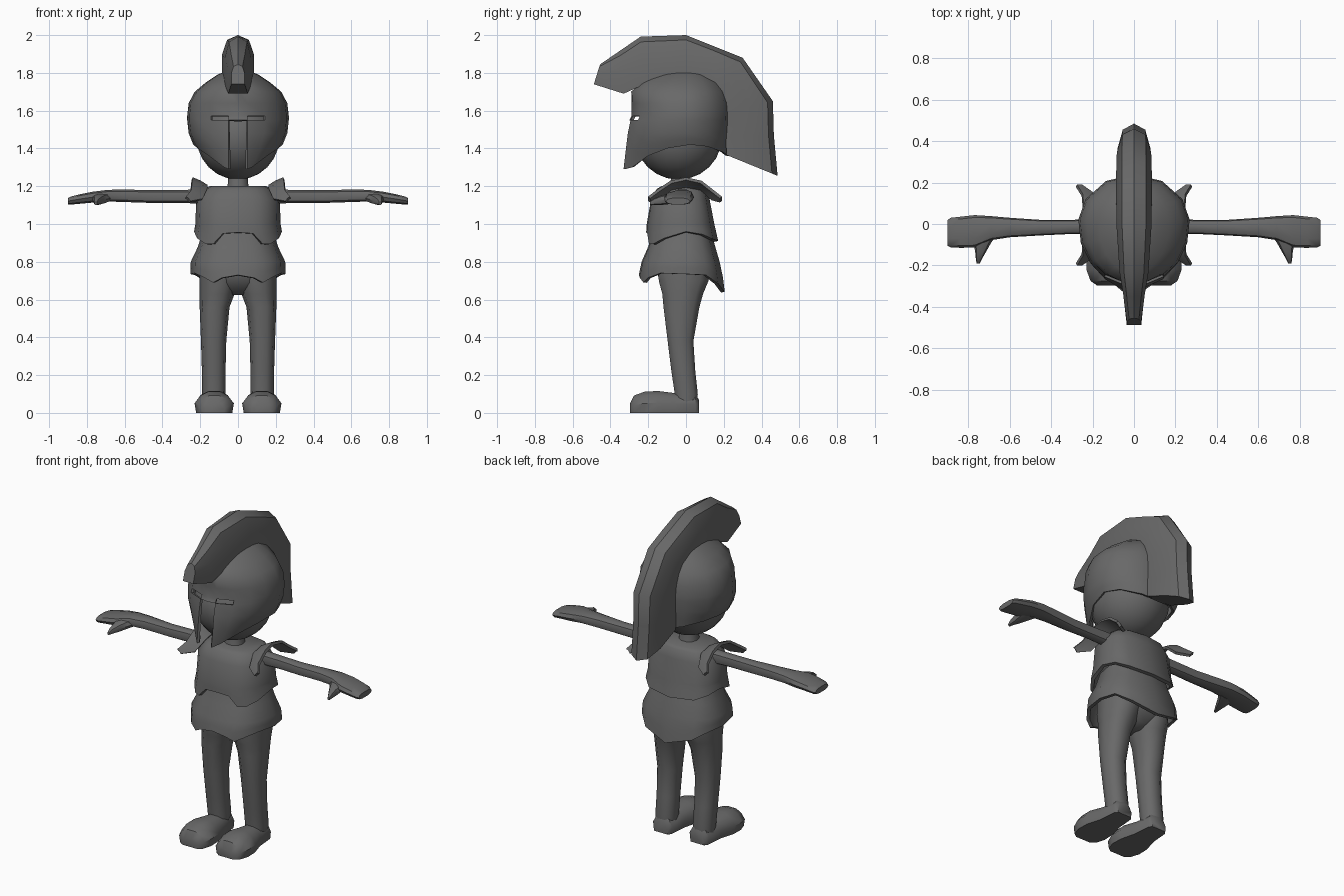
import bpy, bmesh, math

if "Cube" in bpy.data.objects:
    bpy.data.objects.remove(bpy.data.objects["Cube"])

mat = bpy.data.materials.new("dark_grey")
mat.diffuse_color = (0.14, 0.14, 0.14, 1)
mat.use_nodes = True
mat.node_tree.nodes["Principled BSDF"].inputs["Base Color"].default_value = mat.diffuse_color


def finish(name, bm, mirror=False, thick=0, offset=-1):
    """Turn a bmesh into a finished object with its modifiers applied."""
    bmesh.ops.recalc_face_normals(bm, faces=bm.faces)
    me = bpy.data.meshes.new(name)
    bm.to_mesh(me)
    bm.free()
    me.materials.append(mat)
    ob = bpy.data.objects.new(name, me)
    bpy.context.collection.objects.link(ob)
    if thick:
        m = ob.modifiers.new("thickness", 'SOLIDIFY')
        m.thickness, m.offset = thick, offset
    if mirror:
        m = ob.modifiers.new("mirror", 'MIRROR')
        m.use_mirror_merge = False
    bpy.ops.object.select_all(action='DESELECT')
    ob.select_set(True)
    bpy.context.view_layer.objects.active = ob
    bpy.ops.object.convert(target='MESH')
    bpy.ops.object.shade_smooth_by_angle(angle=math.radians(42))
    return ob


def loft(name, rings, closed=True, caps=True, **kw):
    """Skin a list of equal-length point rings."""
    bm = bmesh.new()
    vs = [[bm.verts.new(p) for p in r] for r in rings]
    n = len(vs[0])
    for a, b in zip(vs, vs[1:]):
        for i in range(n if closed else n - 1):
            j = (i + 1) % n
            bm.faces.new((a[i], a[j], b[j], b[i]))
    if caps:
        bm.faces.new(vs[0])
        bm.faces.new(vs[-1])
    return finish(name, bm, **kw)


def spow(v, p):
    return math.copysign(abs(v) ** p, v)


def oval(a0, a1, b0, b1, n=10, p=0.85):
    """Rounded outline between two pairs of limits."""
    out = []
    for i in range(n):
        t = 2 * math.pi * i / n
        out.append(((a0 + a1) / 2 + (a1 - a0) / 2 * spow(math.cos(t), p),
                    (b0 + b1) / 2 + (b1 - b0) / 2 * spow(math.sin(t), p)))
    return out


def size_at(table, z):
    """Interpolate half width, front and back at a height."""
    for r, s in zip(table, table[1:]):
        if z >= s[0]:
            k = min(1, max(0, (r[0] - z) / (r[0] - s[0])))
            return [u + (v - u) * k for u, v in zip(r[1:], s[1:])]
    return table[-1][1:]


def shell(name, table, levels, edge, p, thick, slot=0, cap=True):
    """Open-bottomed shell; edge maps angle from the front to rim height."""
    cols = edge + [(-t, z) for t, z in edge[-2:0:-1]]
    n = len(cols)
    bm = bmesh.new()
    rows = []
    for k in range(len(levels) + 2):
        row = []
        for i, (deg, ez) in enumerate(cols):
            z = levels[k] if k < len(levels) else \
                levels[-1] + (ez - levels[-1]) * (0.5, 1)[k - len(levels)]
            w, f, b = size_at(table, z)
            s, c = math.sin(math.radians(deg)), math.cos(math.radians(deg))
            x = w * spow(s, p)
            if slot and i in (1, n - 1):
                x = math.copysign(min(slot, w * 0.38), s)
            y = (f if c > 0 else -b) * abs(c) ** p if c > 0 else b * abs(c) ** p
            row.append(bm.verts.new((x, y, z)))
        rows.append(row)
    for k in range(len(rows) - 1):
        for i in range(n):
            # face slot and eye slits stay open
            if slot and levels[min(k, len(levels) - 1)] <= 1.551 and i in (0, n - 1):
                continue
            if slot and k < len(levels) and abs(levels[k] - 1.572) < 1e-4 and i in (1, n - 2):
                continue
            j = (i + 1) % n
            bm.faces.new((rows[k][i], rows[k][j], rows[k + 1][j], rows[k + 1][i]))
    if cap:
        bm.faces.new(rows[0])
    return finish(name, bm, thick=thick)


# head and neck
bm = bmesh.new()
bmesh.ops.create_uvsphere(bm, u_segments=20, v_segments=12, radius=1)
for v in bm.verts:
    v.co = (v.co.x * 0.22, v.co.y * 0.23 - 0.04, v.co.z * 0.225 + 1.46)
finish("head", bm)
loft("neck", [[(x, y, z) for x, y in oval(-r, r, -r - 0.03, r - 0.03)]
              for z, r in ((1.15, 0.07), (1.2, 0.055), (1.28, 0.05))])

# helmet with a face slot and eye slits
helmet = [(1.82, .04, -.06, .05), (1.79, .11, -.16, .13), (1.75, .17, -.24, .18),
          (1.70, .23, -.29, .215), (1.64, .262, -.288, .235), (1.572, .27, -.288, .24),
          (1.55, .27, -.3, .24), (1.48, .262, -.315, .235), (1.42, .238, -.322, .23),
          (1.36, .195, -.33, .225), (1.29, .13, -.338, .22)]
shell("helmet", helmet, [r[0] for r in helmet[:8]],
      [(0, 1.29), (12, 1.29), (32, 1.30), (52, 1.36), (72, 1.40), (95, 1.42),
       (120, 1.41), (150, 1.38), (180, 1.36)], 1.0, 0.015, slot=0.05)

# helmet crest: outer y z, inner y z, half width
crest = []
for oy, oz, iy, iz, w in [
        (-.455, 1.845, -.488, 1.74, .035), (-.35, 1.917, -.33, 1.69, .052),
        (-.24, 1.992, -.22, 1.74, .07), (0, 2.0, 0, 1.77, .085),
        (.15, 1.94, .12, 1.74, .086), (.3, 1.88, .19, 1.68, .086),
        (.46, 1.65, .205, 1.58, .083), (.465, 1.47, .21, 1.46, .08),
        (.485, 1.255, .215, 1.365, .08)]:
    crest.append([(x * w, iy + (oy - iy) * k, iz + (oz - iz) * k) for x, k in
                  ((-1, 0), (-1, .55), (-.68, .89), (0, 1), (.68, .89), (1, .55), (1, 0))])
loft("crest", crest)

# breastplate and armoured skirt
chest = [(1.20, .15, -.13, .09), (1.185, .18, -.155, .11), (1.13, .222, -.185, .125),
         (1.0, .225, -.208, .15), (.89, .247, -.215, .175)]
shell("breastplate", chest, [1.20, 1.185, 1.13, 1.0],
      [(0, .955), (15, .95), (27, .895), (40, .895), (62, .925), (90, .96),
       (118, .945), (145, .92), (180, .91)], 0.8, 0.02)
skirt = [(.97, .185, -.175, .13), (.88, .212, -.2, .155), (.8, .25, -.235, .178),
         (.72, .253, -.252, .195), (.64, .24, -.24, .205)]
shell("skirt", skirt, [.97, .88, .8],
      [(0, .73), (15, .715), (27, .69), (40, .715), (62, .74), (90, .735),
       (118, .73), (145, .685), (180, .64)], 0.8, 0.02)

# hips under the skirt
loft("hips", [[(x, y, z) for x, y in oval(-w, w, f, b, 14)] for z, w, f, b in
              ((.9, .18, -.16, .12), (.74, .2, -.155, .13), (.69, .17, -.14, .115),
               (.645, .09, -.1, .07), (.625, .04, -.07, .04))])

# legs
loft("leg", [[(x, y, z) for x, y in oval(*r)] for z, *r in
             ((.78, .01, .2, -.15, .12), (.7, .005, .205, -.15, .125),
              (.63, .018, .204, -.13, .095), (.56, .045, .203, -.123, .075),
              (.38, .062, .196, -.10, .042), (.22, .066, .191, -.08, .052),
              (.1, .065, .19, -.062, .065), (.03, .07, .185, -.06, .062))], mirror=True)

# feet: y, inner x, outer x, height
feet = []
for y, a, b, h in [(.068, .075, .175, .07), (.05, .06, .19, .1), (-.06, .05, .2, .105),
                   (-.15, .025, .228, .116), (-.22, .022, .23, .112),
                   (-.275, .04, .21, .092), (-.296, .07, .18, .05)]:
    feet.append([(a + (b - a) * u, y, h * v) for u, v in
                 ((.04, 0), (0, .45), (.15, .82), (.35, 1), (.65, 1), (.85, .82),
                  (1, .45), (.96, 0))])
loft("foot", feet, mirror=True)

# arms with flat hands, and thumbs
loft("arm", [[(x, y, z) for y, z in oval(*r, 10, .75)] for x, *r in
             ((.15, -.05, .025, 1.105, 1.185), (.3, -.048, .02, 1.11, 1.182),
              (.45, -.055, .02, 1.11, 1.18), (.6, -.064, .03, 1.115, 1.184),
              (.69, -.078, .038, 1.118, 1.182), (.77, -.114, .043, 1.112, 1.172),
              (.84, -.115, .035, 1.106, 1.158), (.885, -.113, .03, 1.102, 1.146),
              (.9, -.105, .02, 1.103, 1.138))], mirror=True)
loft("thumb", [[(x, y, z) for x, z in oval(*r, 8)] for y, *r in
               ((-.05, .66, .77, 1.115, 1.168), (-.09, .69, .775, 1.105, 1.16),
                (-.135, .715, .767, 1.10, 1.15), (-.17, .735, .764, 1.10, 1.135),
                (-.191, .745, .76, 1.10, 1.118))], mirror=True)

# flared shoulder guards arching over the arms
loft("shoulder_guard", [[(a, y, za), ((a + b) / 2, y, (za + zb) / 2 + .004), (b, y, zb)]
                        for y, a, za, b, zb in
                        ((-.195, .255, 1.118, .278, 1.14), (-.15, .19, 1.13, .25, 1.175),
                         (-.08, .165, 1.185, .245, 1.222), (0, .165, 1.2, .243, 1.24),
                         (.08, .165, 1.185, .245, 1.222), (.14, .19, 1.13, .25, 1.175),
                         (.185, .255, 1.118, .278, 1.14))],
     closed=False, caps=False, mirror=True, thick=0.016, offset=0)
